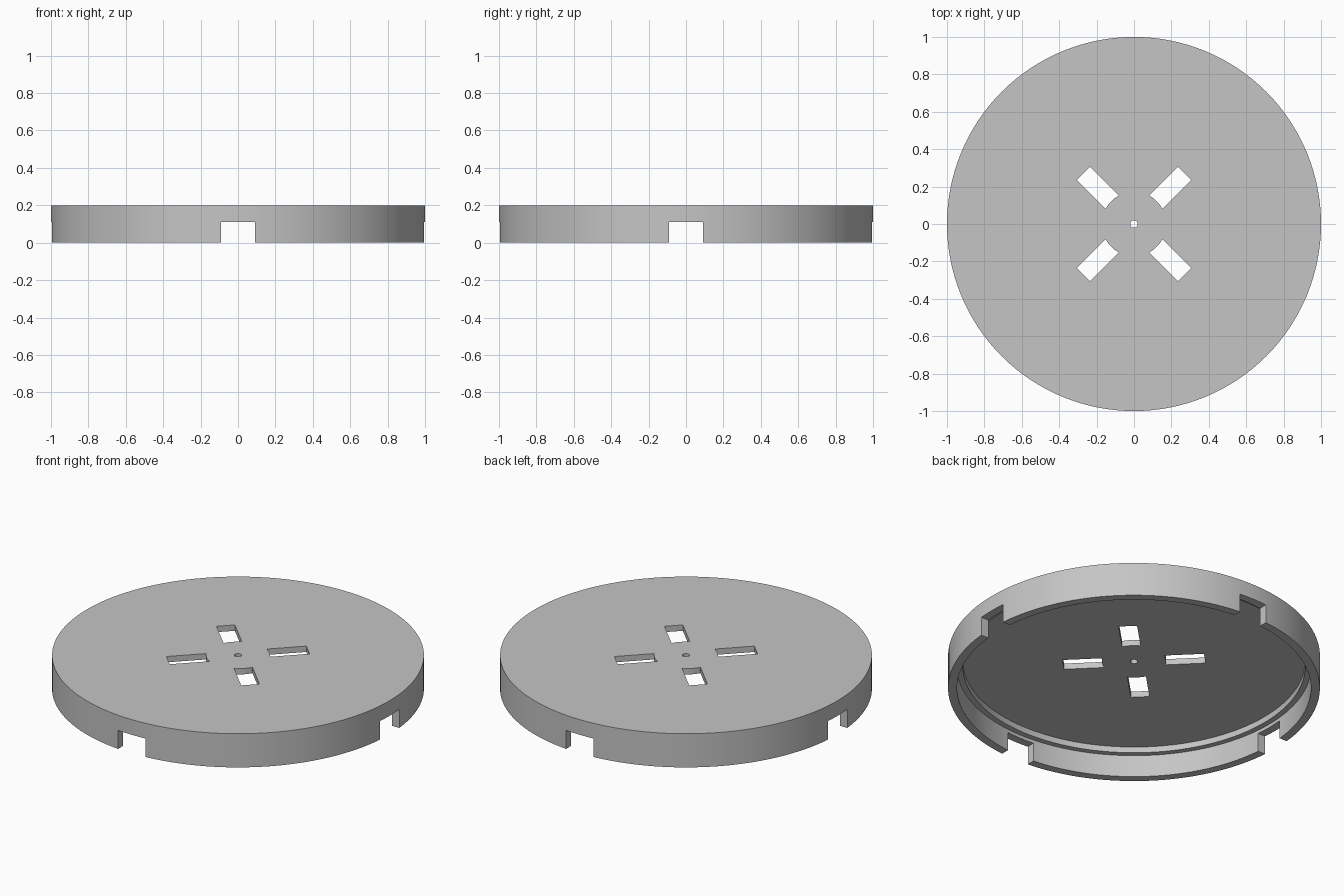
import bpy, bmesh, math
from mathutils import Matrix, Vector

cube = bpy.data.objects.get("Cube")
if cube:
    bpy.data.objects.remove(cube, do_unlink=True)

SEGMENTS = 128
HEIGHT, RADIUS = 0.2, 1.0
HUB, SLOT_END, SLOT_HALF = 0.172, 0.382, 0.05
NOTCH_HALF, NOTCH_TOP = 0.09, 0.11

grey = bpy.data.materials.new("Plain grey")
grey.use_nodes = True
colour = (0.56, 0.56, 0.56, 1)
grey.diffuse_color = colour
grey.node_tree.nodes["Principled BSDF"].inputs["Base Color"].default_value = colour


def make_object(name, bm):
    bmesh.ops.recalc_face_normals(bm, faces=bm.faces)
    mesh = bpy.data.meshes.new(name)
    bm.to_mesh(mesh)
    bm.free()
    mesh.materials.append(grey)
    obj = bpy.data.objects.new(name, mesh)
    bpy.context.collection.objects.link(obj)
    return obj


def add_prism(bm, outline, bottom, top, angle):
    """Extrude a flat outline upwards, turned about the centre."""
    turn = Matrix.Rotation(angle, 3, 'Z')
    low = [bm.verts.new(turn @ Vector((x, y, bottom))) for x, y in outline]
    face = bm.faces.new(low)
    result = bmesh.ops.extrude_face_region(bm, geom=[face], use_keep_orig=True)
    moved = [v for v in result["geom"] if isinstance(v, bmesh.types.BMVert)]
    bmesh.ops.translate(bm, verts=moved, vec=(0, 0, top - bottom))


# Lid: plate, stepped ledge and rim turned from one profile
profile = [(0.02, HEIGHT), (RADIUS, HEIGHT), (RADIUS, 0), (0.952, 0),
           (0.952, 0.13), (0.92, 0.13), (0.92, 0.165), (0.02, 0.165)]
bm = bmesh.new()
rings = []
for i in range(SEGMENTS):
    a = math.tau * i / SEGMENTS
    rings.append([bm.verts.new((r * math.cos(a), r * math.sin(a), z)) for r, z in profile])
for i, ring in enumerate(rings):
    after = rings[(i + 1) % SEGMENTS]
    for j in range(len(profile)):
        k = (j + 1) % len(profile)
        bm.faces.new((ring[j], after[j], after[k], ring[k]))
lid = make_object("round_lid", bm)

# Cutter: four diagonal slots around the hub, four notches in the rim
spread = math.asin(SLOT_HALF / HUB)
arc = [(HUB * math.cos(spread * t / 4), HUB * math.sin(spread * t / 4))
       for t in range(4, -5, -1)]
slot = arc + [(SLOT_END, -SLOT_HALF), (SLOT_END, SLOT_HALF)]
notch = [(0.85, -NOTCH_HALF), (1.1, -NOTCH_HALF), (1.1, NOTCH_HALF), (0.85, NOTCH_HALF)]
bm = bmesh.new()
for q in range(4):
    add_prism(bm, slot, 0.12, 0.3, math.pi / 4 + q * math.pi / 2)
    add_prism(bm, notch, -0.1, NOTCH_TOP, q * math.pi / 2)
cutter = make_object("slot_and_notch_cutter", bm)
cutter.hide_render = True

# Cut the openings and shade the curved walls smooth
cut = lid.modifiers.new("Openings", 'BOOLEAN')
cut.operation = 'DIFFERENCE'
cut.solver = 'EXACT'
cut.object = cutter
bpy.ops.object.select_all(action='DESELECT')
lid.select_set(True)
bpy.context.view_layer.objects.active = lid
bpy.ops.object.modifier_apply(modifier=cut.name)
bpy.data.objects.remove(cutter, do_unlink=True)
bpy.ops.object.shade_smooth_by_angle(angle=math.radians(30))
